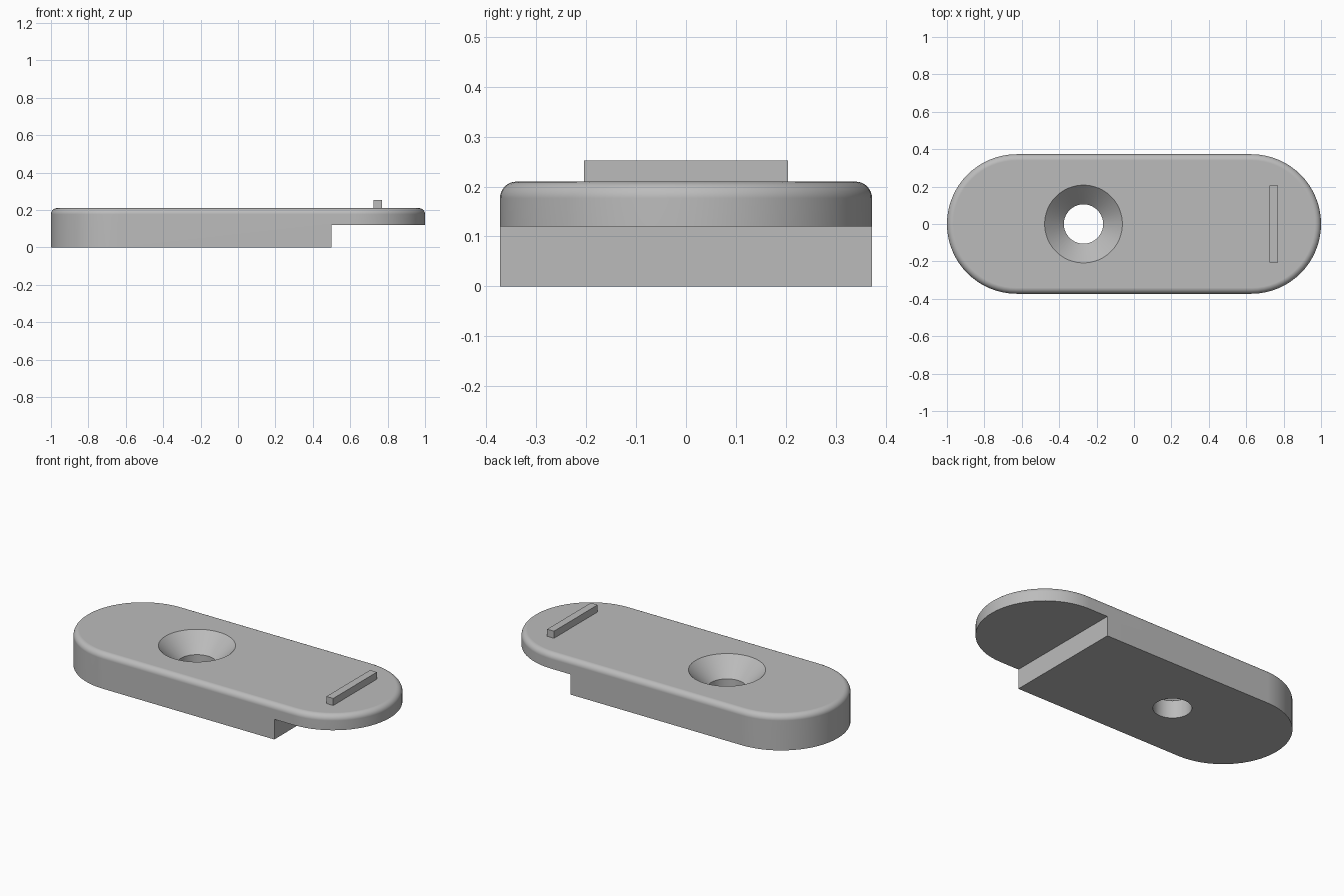
import bpy, bmesh, math

if "Cube" in bpy.data.objects:
    bpy.data.objects.remove(bpy.data.objects["Cube"])

R, STRAIGHT = 0.373, 0.627        # rounded end radius, end centre distance
TOP, FILLET = 0.21, 0.033
HOLE_X, HOLE_R, SINK_R = -0.27, 0.105, 0.208

grey = bpy.data.materials.new("plain grey")
grey.diffuse_color = (0.5, 0.5, 0.5, 1)
grey.use_nodes = True
grey.node_tree.nodes["Principled BSDF"].inputs["Base Color"].default_value = grey.diffuse_color


def loft(name, rings):
    """Skin a stack of equal-length closed rings and cap both ends."""
    bm = bmesh.new()
    loops = [[bm.verts.new(p) for p in ring] for ring in rings]
    n = len(loops[0])
    for a, b in zip(loops, loops[1:]):
        for i in range(n):
            j = (i + 1) % n
            bm.faces.new((a[i], a[j], b[j], b[i]))
    bm.faces.new(loops[0][::-1])
    bm.faces.new(loops[-1])
    mesh = bpy.data.meshes.new(name)
    bm.to_mesh(mesh)
    bm.free()
    obj = bpy.data.objects.new(name, mesh)
    bpy.context.collection.objects.link(obj)
    mesh.materials.append(grey)
    return obj


def stadium(r, z, steps=32):
    pts = []
    for side in (1, -1):
        for i in range(steps + 1):
            a = math.pi * i / steps - side * math.pi / 2
            a = a if side == 1 else math.pi * i / steps + math.pi / 2
            pts.append((side * STRAIGHT + r * math.cos(a), r * math.sin(a), z))
    return pts


def circle(r, z, n=64):
    return [(HOLE_X + r * math.cos(2 * math.pi * i / n),
             r * math.sin(2 * math.pi * i / n), z) for i in range(n)]


def box(name, x0, x1, y, z0, z1):
    return loft(name, [[(x0, -y, z), (x1, -y, z), (x1, y, z), (x0, y, z)]
                       for z in (z0, z1)])


# Rounded plate with a filleted top edge
rings = [stadium(R, 0)]
for k in range(9):
    a = math.pi / 2 * k / 8
    rings.append(stadium(R - FILLET + FILLET * math.cos(a),
                         TOP - FILLET + FILLET * math.sin(a)))
plate = loft("plate", rings)

# Cutters: step under one end, countersunk screw hole
sink = SINK_R - HOLE_R
step_cutter = box("step_cutter", 0.5, 1.2, 0.6, -0.2, 0.12)
hole_cutter = loft("hole_cutter", [circle(HOLE_R, -0.1), circle(HOLE_R, TOP - sink),
                                   circle(SINK_R + 0.05, TOP + 0.05)])
bpy.context.view_layer.objects.active = plate
plate.select_set(True)
for cutter in (step_cutter, hole_cutter):
    mod = plate.modifiers.new("cut", 'BOOLEAN')
    mod.operation, mod.solver, mod.object = 'DIFFERENCE', 'EXACT', cutter
    bpy.ops.object.modifier_apply(modifier=mod.name)
    bpy.data.objects.remove(cutter)

# Smooth curved walls, crisp cut edges, flat top kept flat
bpy.ops.object.shade_smooth_by_angle(angle=math.radians(30))
weighted = plate.modifiers.new("flat normals", 'WEIGHTED_NORMAL')
weighted.keep_sharp = True

# Raised bar on the top
box("locating_bar", 0.725, 0.77, 0.205, TOP - 0.01, 0.252)
